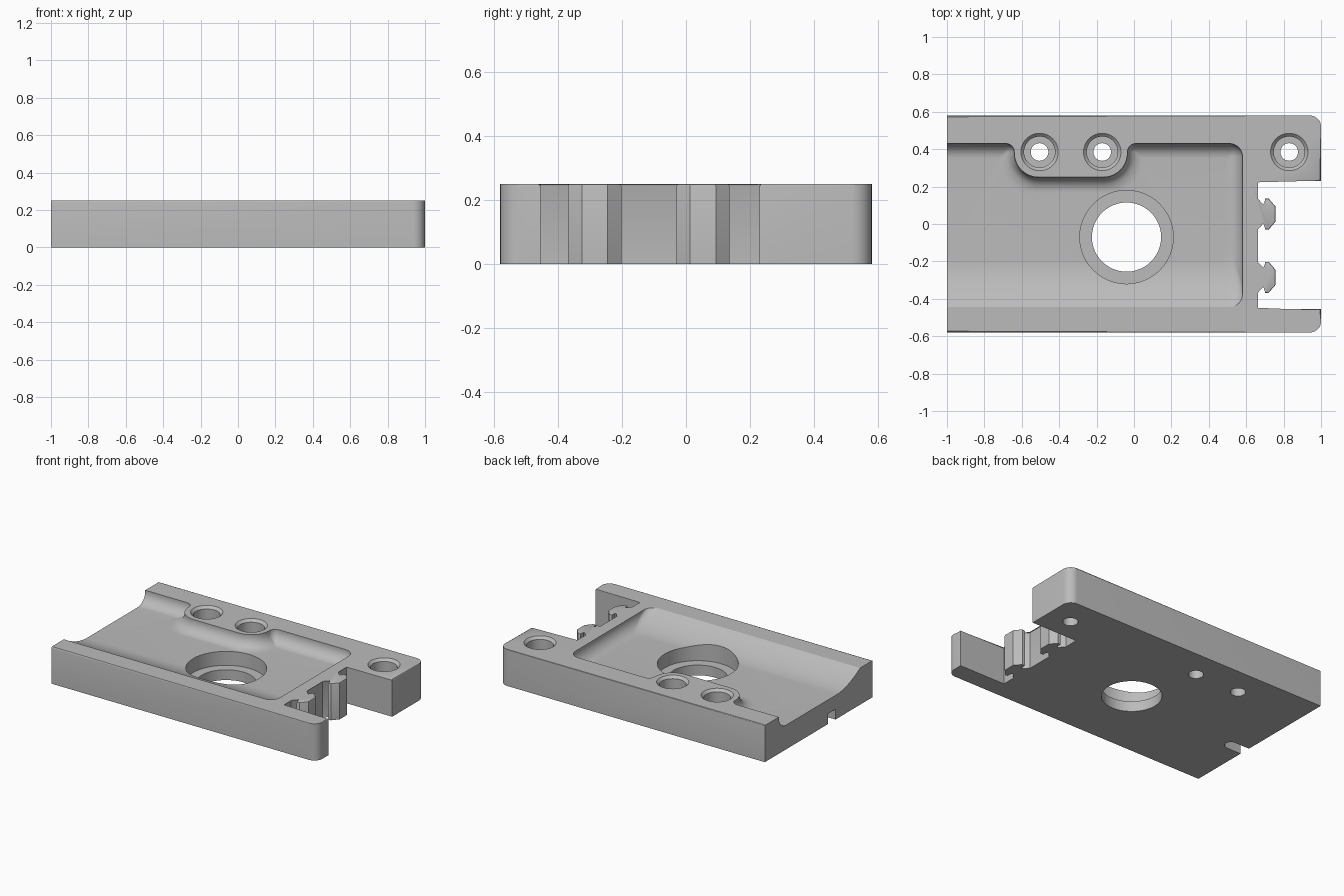
import bpy, bmesh, math
from mathutils import Vector

cube = bpy.data.objects.get("Cube")
if cube:
    bpy.data.objects.remove(cube)

HEIGHT, FLOOR = 0.25, 0.165

grey = bpy.data.materials.new("machined grey")
grey.use_nodes = True
grey.diffuse_color = (0.5, 0.5, 0.5, 1)
grey.node_tree.nodes["Principled BSDF"].inputs["Base Color"].default_value = (0.5, 0.5, 0.5, 1)


def rounded(corners, seg=10):
    """Turn (x, y, radius) right-angled corners into an outline with arcs."""
    out = []
    for i, (x, y, r) in enumerate(corners):
        p = Vector((x, y))
        if r <= 0:
            out.append(p)
            continue
        a = (Vector(corners[i - 1][:2]) - p).normalized()
        b = (Vector(corners[(i + 1) % len(corners)][:2]) - p).normalized()
        centre = p + (a + b) * r
        for k in range(seg + 1):
            t = k / seg * math.pi / 2
            out.append(centre - b * r * math.cos(t) - a * r * math.sin(t))
    return out


def make_object(name, bm):
    bmesh.ops.recalc_face_normals(bm, faces=bm.faces)
    mesh = bpy.data.meshes.new(name)
    bm.to_mesh(mesh)
    bm.free()
    mesh.materials.append(grey)
    obj = bpy.data.objects.new(name, mesh)
    bpy.context.collection.objects.link(obj)
    return obj


def loft(rings):
    """Skin a stack of (outline, z) rings and cap both ends."""
    bm = bmesh.new()
    loops = [[bm.verts.new((p[0], p[1], z)) for p in pts] for pts, z in rings]
    for lo, hi in zip(loops, loops[1:]):
        for i in range(len(lo)):
            j = (i + 1) % len(lo)
            bm.faces.new((lo[i], lo[j], hi[j], hi[i]))
    bm.faces.new(loops[0][::-1])
    bm.faces.new(loops[-1])
    return bm


def cut(target, cutter):
    cutter.hide_render = True
    mod = target.modifiers.new("cut", "BOOLEAN")
    mod.operation, mod.solver, mod.object = "DIFFERENCE", "EXACT", cutter
    bpy.context.view_layer.objects.active = target
    bpy.ops.object.modifier_apply(modifier=mod.name)
    bpy.data.objects.remove(cutter)


def circle(cx, cy, r, n=48):
    return [(cx + r * math.cos(2 * math.pi * k / n), cy + r * math.sin(2 * math.pi * k / n))
            for k in range(n)]


def bore(target, cx, cy, steps):
    cut(target, make_object("bore_cutter", loft([(circle(cx, cy, r), z) for r, z in steps])))


# Plate outline with an end recess holding two barbed hooks
half_hook = [(0.655, 0.08), (0.69, 0.042), (0.70, 0.052), (0.70, 0.083), (0.72, 0.083), (0.757, 0.04)]
outline = [(-1, -0.58, 0), (1, -0.58, 0.06), (1, -0.455, 0), (0.655, -0.455, 0)]
for cy in (-0.285, 0.053):
    outline += [(x, cy - dy, 0) for x, dy in half_hook]
    outline += [(x, cy + dy, 0) for x, dy in reversed(half_hook)]
outline += [(0.655, 0.23, 0), (1, 0.23, 0), (1, 0.58, 0.06), (-1, 0.58, 0)]
points = rounded(outline)
bm = loft([(points, 0), (points, HEIGHT)])

# Fine chamfer round the top edge
rim = [e for e in bm.edges if all(v.co.z > HEIGHT - 0.001 for v in e.verts)
       and not all(v.co.x < -0.99 for v in e.verts)]
bmesh.ops.bevel(bm, geom=rim, offset=0.007, segments=2, affect="EDGES", profile=0.5)
plate = make_object("plate", bm)


# Open-ended pocket: filleted walls, gentle front ramp, lobe round two screw holes
def pocket_ring(d, ramp):
    front, back = -0.445 + ramp, 0.43 - d
    inner, outer = max(0.045 - d, 0.012), min(0.13 + d, 0.165)
    return rounded([
        (-1.2, front, 0), (0.58 - d, front, 0.07),
        (0.58 - d, back, max(0.07 - d, 0.02)),
        (-0.035 + d, back, inner), (-0.035 + d, 0.25 - d, outer),
        (-0.64 - d, 0.25 - d, outer), (-0.64 - d, back, inner),
        (-1.2, back, 0)])


radius, steps = 0.08, 12
rings = []
for k in range(steps + 1):
    angle = k / steps * math.pi / 2
    z = FLOOR + radius * (1 - math.cos(angle))
    rise = (z - FLOOR) / (HEIGHT - FLOOR)
    rings.append((pocket_ring(radius * (1 - math.sin(angle)), 0.245 * (1 - rise ** 0.55)), z))
rings += [(pocket_ring(0, 0), HEIGHT), (pocket_ring(0, 0), HEIGHT + 0.1)]
cut(plate, make_object("pocket_cutter", loft(rings)))

# Large stepped bore
bore(plate, -0.04, -0.07, [(0.185, -0.1), (0.185, 0.07), (0.25, 0.07), (0.25, 0.4)])

# Counterbored screw holes with chamfered mouths
for cx in (-0.505, -0.17, 0.83):
    bore(plate, cx, 0.385, [(0.047, -0.1), (0.047, 0.1), (0.083, 0.1),
                            (0.083, HEIGHT - 0.017), (0.1, HEIGHT), (0.1, 0.4)])

# Small round-ended slot under the open end
slot = rounded([(-1.1, -0.18, 0), (-0.85, -0.18, 0.039), (-0.85, -0.1, 0.039), (-1.1, -0.1, 0)])
cut(plate, make_object("slot_cutter", loft([(slot, -0.1), (slot, 0.07)])))

bpy.ops.object.select_all(action="DESELECT")
plate.select_set(True)
bpy.context.view_layer.objects.active = plate
bpy.ops.object.shade_smooth_by_angle(angle=math.radians(30))
